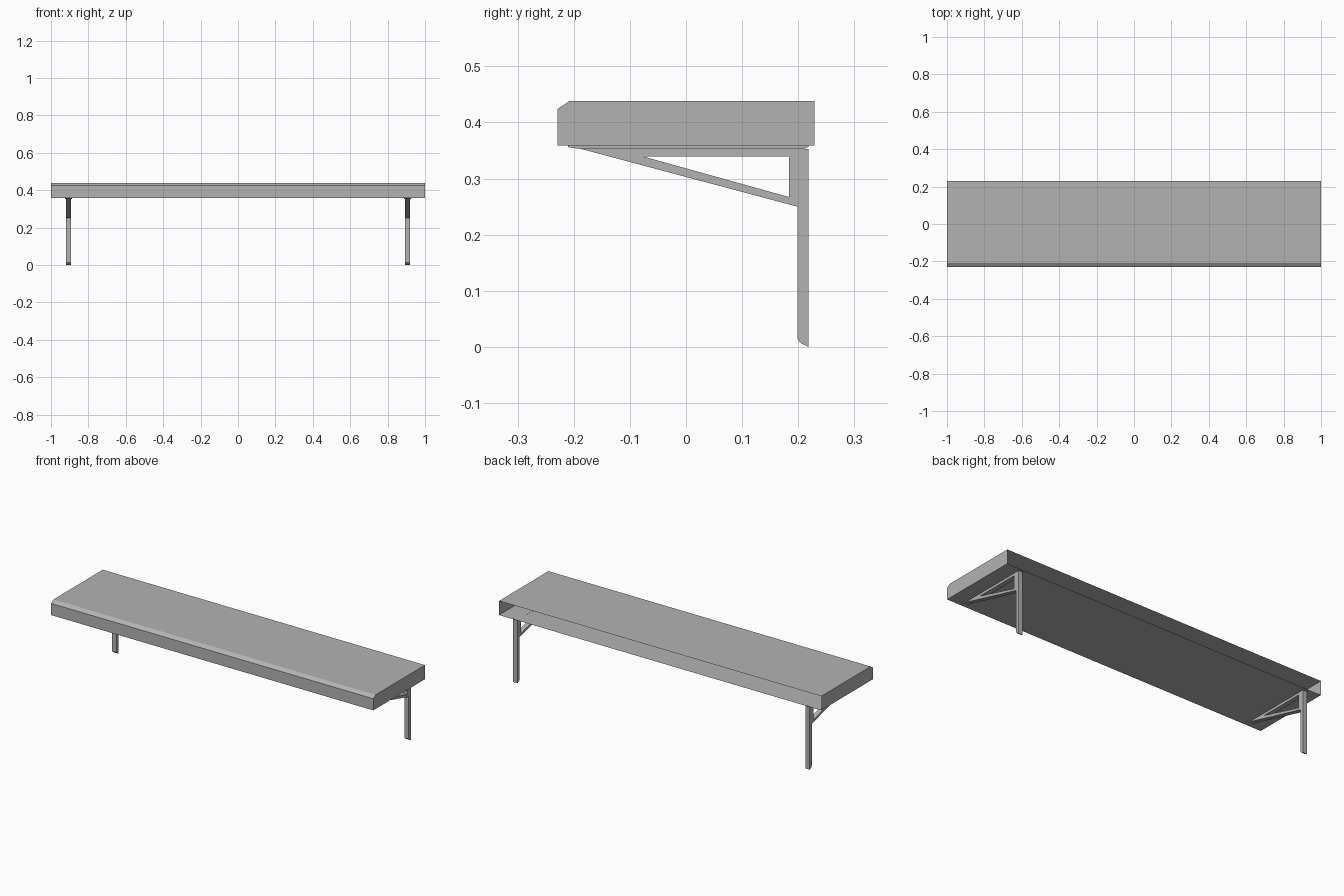
import bpy, bmesh

if "Cube" in bpy.data.objects:
    bpy.data.objects.remove(bpy.data.objects["Cube"])

# Mid-grey painted finish
grey = bpy.data.materials.new("mid_grey")
grey.diffuse_color = (0.45, 0.45, 0.45, 1)
grey.use_nodes = True
grey.node_tree.nodes["Principled BSDF"].inputs["Base Color"].default_value = grey.diffuse_color


def extrude_x(name, loops, x0, x1, open_edge=None):
    """Extrude a (y, z) outline, with an optional matching inner outline, along x."""
    bm = bmesh.new()
    rings = [[[bm.verts.new((x, y, z)) for y, z in lp] for x in (x0, x1)] for lp in loops]
    n = len(loops[0])
    for a, b in rings:
        for i in range(n):
            if i != open_edge:
                j = (i + 1) % n
                bm.faces.new((a[i], a[j], b[j], b[i]))
    for side in (0, 1):
        if len(rings) == 1:
            bm.faces.new(rings[0][side])
        else:
            o, h = rings[0][side], rings[1][side]
            for i in range(n):
                j = (i + 1) % n
                bm.faces.new((o[i], o[j], h[j], h[i]))
    bmesh.ops.recalc_face_normals(bm, faces=bm.faces)
    me = bpy.data.meshes.new(name)
    bm.to_mesh(me)
    bm.free()
    me.materials.append(grey)
    ob = bpy.data.objects.new(name, me)
    bpy.context.collection.objects.link(ob)
    return ob


# Seat shell: bevelled front edge, open at the back
extrude_x("seat", [[(0.229, 0.3585), (-0.229, 0.3585), (-0.229, 0.424),
                    (-0.208, 0.438), (0.229, 0.438)]], -1, 1, open_edge=4)

for side, s in (("left", -1), ("right", 1)):
    xa, xb = s * 0.894, s * 0.920
    # Mounting plate under the seat
    extrude_x(side + "_mounting_plate", [[(-0.21, 0.356), (-0.19, 0.353), (0.21, 0.353),
              (0.218, 0.356), (0.218, 0.3587), (-0.21, 0.3587)]], s * 0.888, s * 0.926)
    # Rear leg with an angled foot
    extrude_x(side + "_leg", [[(0.199, 0.353), (0.199, 0.014), (0.204, 0.007),
              (0.218, 0.0), (0.218, 0.353)]], xa, xb)
    # Triangular bracket frame
    extrude_x(side + "_bracket", [[(-0.19, 0.3535), (0.2, 0.2495), (0.2, 0.3535)],
              [(-0.075, 0.339), (0.184, 0.267), (0.184, 0.3395)]], xa, xb)
